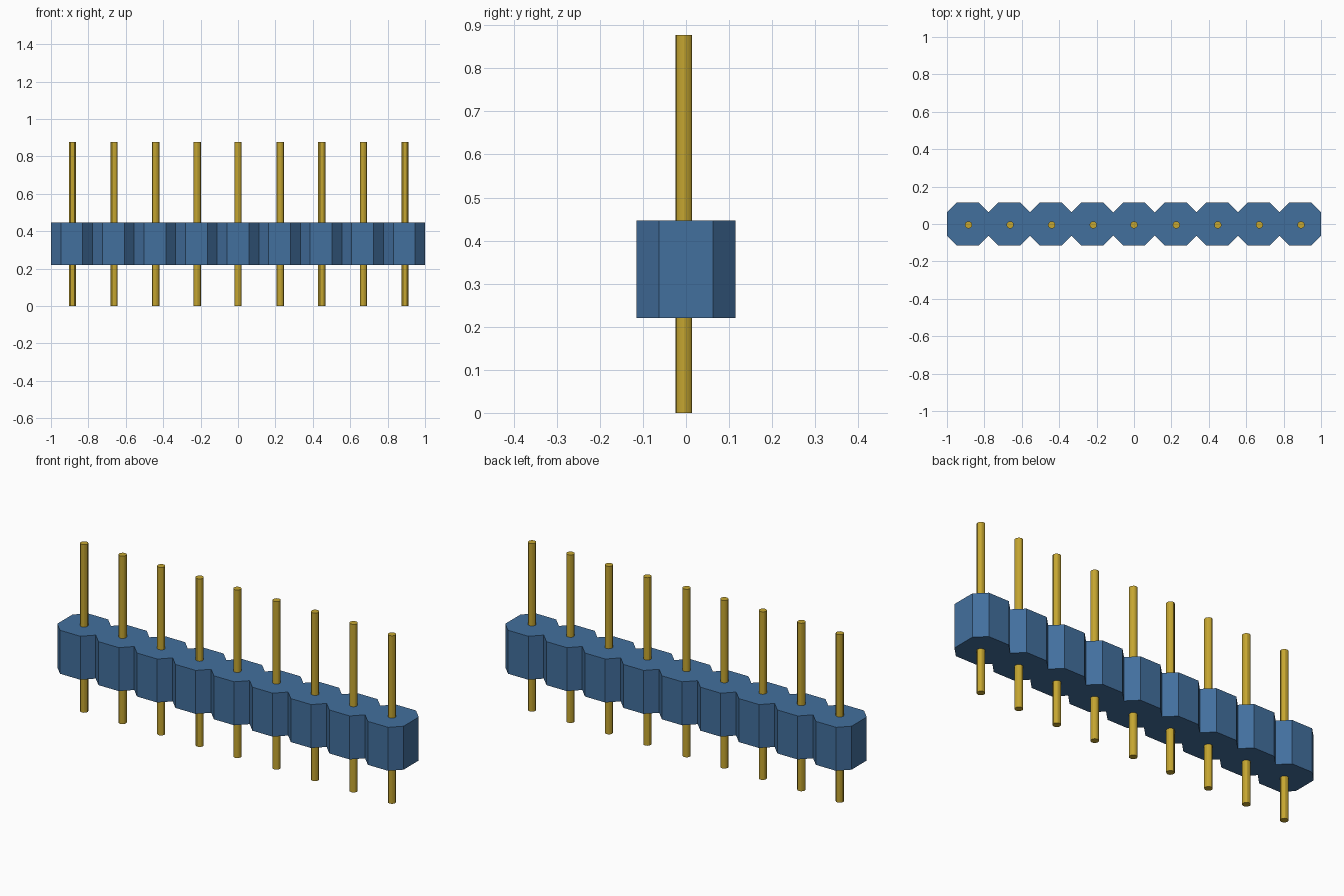
import bpy, bmesh

cube = bpy.data.objects.get("Cube")
if cube:
    bpy.data.objects.remove(cube, do_unlink=True)

COUNT = 9
PITCH = 2 / COUNT
Z_LOW, Z_HIGH, PIN_TOP = 0.22, 0.447, 0.877
HALF_DEPTH, NOTCH = 0.115, 0.0525
PIN_RADIUS = 0.0195


def make_material(name, rgb):
    mat = bpy.data.materials.new(name)
    mat.use_nodes = True
    mat.diffuse_color = (*rgb, 1)
    mat.node_tree.nodes["Principled BSDF"].inputs["Base Color"].default_value = (*rgb, 1)
    return mat


def make_object(name, bm, mat):
    bmesh.ops.recalc_face_normals(bm, faces=bm.faces)
    mesh = bpy.data.meshes.new(name)
    bm.to_mesh(mesh)
    bm.free()
    mesh.materials.append(mat)
    obj = bpy.data.objects.new(name, mesh)
    bpy.context.collection.objects.link(obj)
    return obj


blue = make_material("blue plastic", (0.055, 0.16, 0.34))
gold = make_material("gold metal", (0.56, 0.38, 0.03))

# Housing: a chain of chamfered cells, outlined along one side and then back
front = []
for i in range(COUNT):
    left = -1 + i * PITCH
    front += [(left, NOTCH - HALF_DEPTH),
              (left + NOTCH, -HALF_DEPTH),
              (left + PITCH - NOTCH, -HALF_DEPTH)]
front.append((1, NOTCH - HALF_DEPTH))
outline = front + [(x, -y) for x, y in reversed(front)]

bm = bmesh.new()
base = bm.faces.new([bm.verts.new((x, y, Z_LOW)) for x, y in outline])
extruded = bmesh.ops.extrude_face_region(bm, geom=[base], use_keep_orig=True)["geom"]
bmesh.ops.translate(bm, vec=(0, 0, Z_HIGH - Z_LOW),
                    verts=[v for v in extruded if isinstance(v, bmesh.types.BMVert)])
make_object("housing", bm, blue)

# Pins: one rod through each cell, set very slightly off centre
for i in range(COUNT):
    cell = i - COUNT // 2
    x = cell * PITCH + (0.004 if cell else 0)
    bm = bmesh.new()
    bmesh.ops.create_cone(bm, cap_ends=True, segments=12, radius1=PIN_RADIUS,
                          radius2=PIN_RADIUS, depth=PIN_TOP)
    bmesh.ops.translate(bm, verts=bm.verts, vec=(x, -0.005, PIN_TOP / 2))
    pin = make_object(f"pin_{i + 1}", bm, gold)
    bpy.ops.object.select_all(action="DESELECT")
    pin.select_set(True)
    bpy.context.view_layer.objects.active = pin
    bpy.ops.object.shade_smooth_by_angle()
